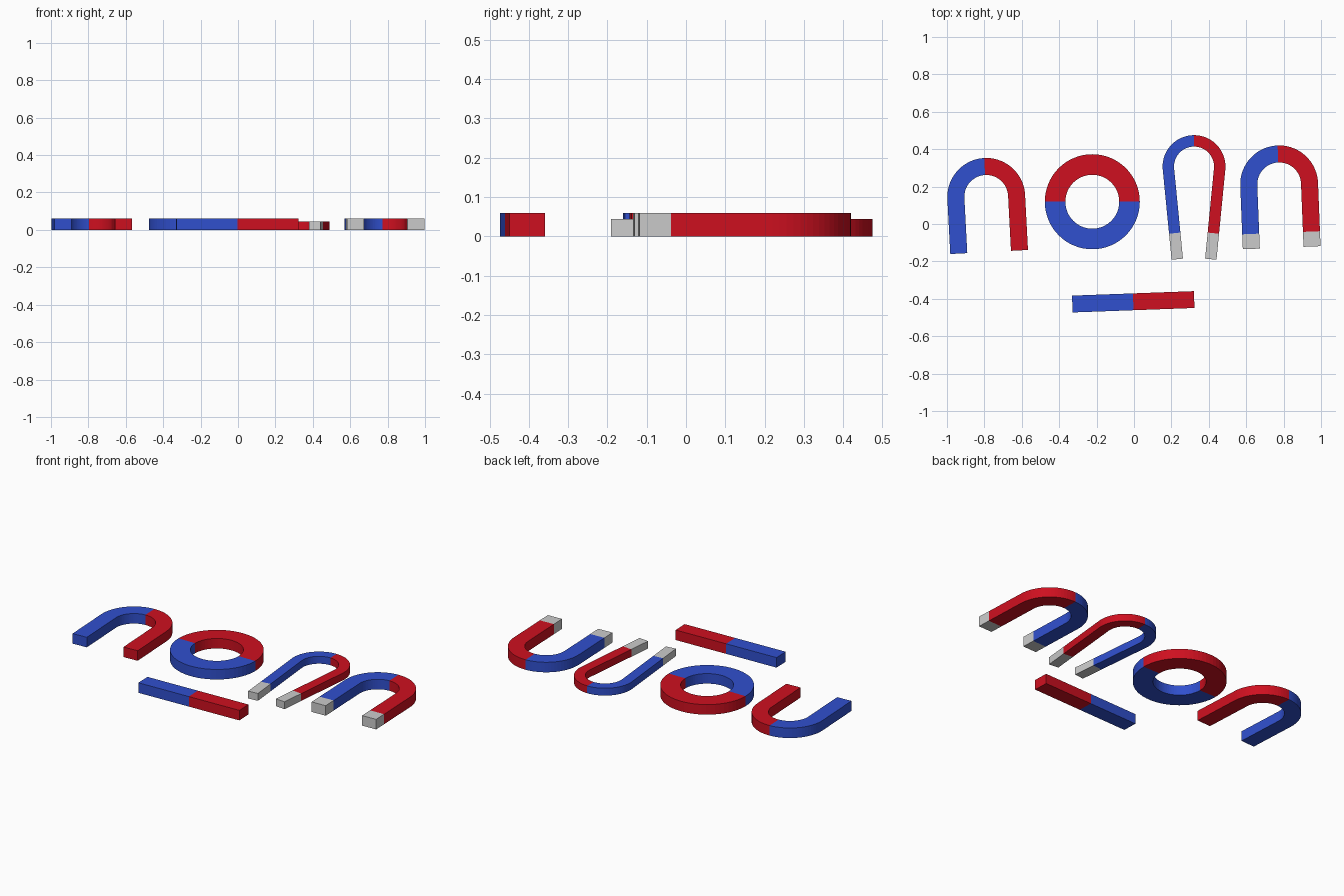
import bpy, bmesh
from math import sin, cos, radians, pi
from mathutils import Matrix, Vector

if "Cube" in bpy.data.objects:
    bpy.data.objects.remove(bpy.data.objects["Cube"])


def material(name, color):
    m = bpy.data.materials.new(name)
    m.diffuse_color = color
    m.use_nodes = True
    m.node_tree.nodes["Principled BSDF"].inputs["Base Color"].default_value = m.diffuse_color
    return m


RED = material("red_paint", (0.62, 0.005, 0.014, 1))
BLUE = material("blue_paint", (0.03, 0.08, 0.62, 1))


def ribbon(name, mat, rows, h, place, cap_start=False, cap_end=False):
    """Rectangular bar swept through rows of (inner, outer) plan points."""
    bm = bmesh.new()
    loops = []
    for a, b in rows:
        corners = [(*a, 0), (*b, 0), (*b, h), (*a, h)]
        loops.append([bm.verts.new(place @ Vector(c)) for c in corners])
    for p, q in zip(loops, loops[1:]):
        for i in range(4):
            j = (i + 1) % 4
            bm.faces.new((p[i], p[j], q[j], q[i]))
    if cap_start:
        bm.faces.new(loops[0])
    if cap_end:
        bm.faces.new(loops[-1])
    bmesh.ops.recalc_face_normals(bm, faces=bm.faces[:])
    me = bpy.data.meshes.new(name)
    bm.to_mesh(me)
    bm.free()
    ob = bpy.data.objects.new(name, me)
    bpy.context.collection.objects.link(ob)
    if mat:
        me.materials.append(mat)
    return ob


def placement(x, y, deg=0):
    return Matrix.Translation((x, y, 0)) @ Matrix.Rotation(radians(deg), 4, 'Z')


def horseshoe(name, place, r_in, r_out, leg, h, tip=0, pinch=0, segs=18):
    """Blue left half, red right half; optional bare steel tips, pinched legs."""
    a = radians(pinch)
    for s, side, mat in ((-1, "blue", BLUE), (1, "red", RED)):
        def at(r, t, d=0):
            # t: angle from the crown, d: distance down the leg
            return (s * (r * sin(t) - d * sin(a)), r * cos(t) - d * cos(a))

        end = pi / 2 + a
        rows = [(at(r_in, end * i / segs), at(r_out, end * i / segs))
                for i in range(segs + 1)]
        rows.append((at(r_in, end, leg - tip), at(r_out, end, leg - tip)))
        ribbon(f"{name}_{side}_half", mat, rows, h, place, cap_end=not tip)
        if tip:
            steel = [rows[-1], (at(r_in, end, leg), at(r_out, end, leg))]
            ribbon(f"{name}_{side}_steel_tip", None, steel, h, place, cap_end=True)


# Horseshoe magnets: plain, narrow pinched, steel tipped
horseshoe("plain_horseshoe", placement(-0.79, 0.145, 3), 0.117, 0.208, 0.295, 0.06)
horseshoe("narrow_horseshoe", placement(0.321, 0.307), 0.107, 0.168, 0.484, 0.044,
          tip=0.14, pinch=5.6)
horseshoe("tipped_horseshoe", placement(0.776, 0.212, 2.3), 0.117, 0.208, 0.339, 0.06,
          tip=0.08)

# Ring magnet: red back half, blue front half
for side, mat, start in (("red", RED, 0), ("blue", BLUE, pi)):
    angles = [start + pi * i / 32 for i in range(33)]
    rows = [((0.144 * cos(t), 0.144 * sin(t)), (0.254 * cos(t), 0.254 * sin(t)))
            for t in angles]
    ribbon(f"ring_magnet_{side}_half", mat, rows, 0.06, placement(-0.223, 0.119))

# Bar magnet
for s, side, mat in ((-1, "blue", BLUE), (1, "red", RED)):
    rows = [((x, -0.045), (x, 0.045)) for x in (0, s * 0.326)]
    ribbon(f"bar_magnet_{side}_half", mat, rows, 0.06, placement(-0.004, -0.416, 2.1),
           cap_end=True)
